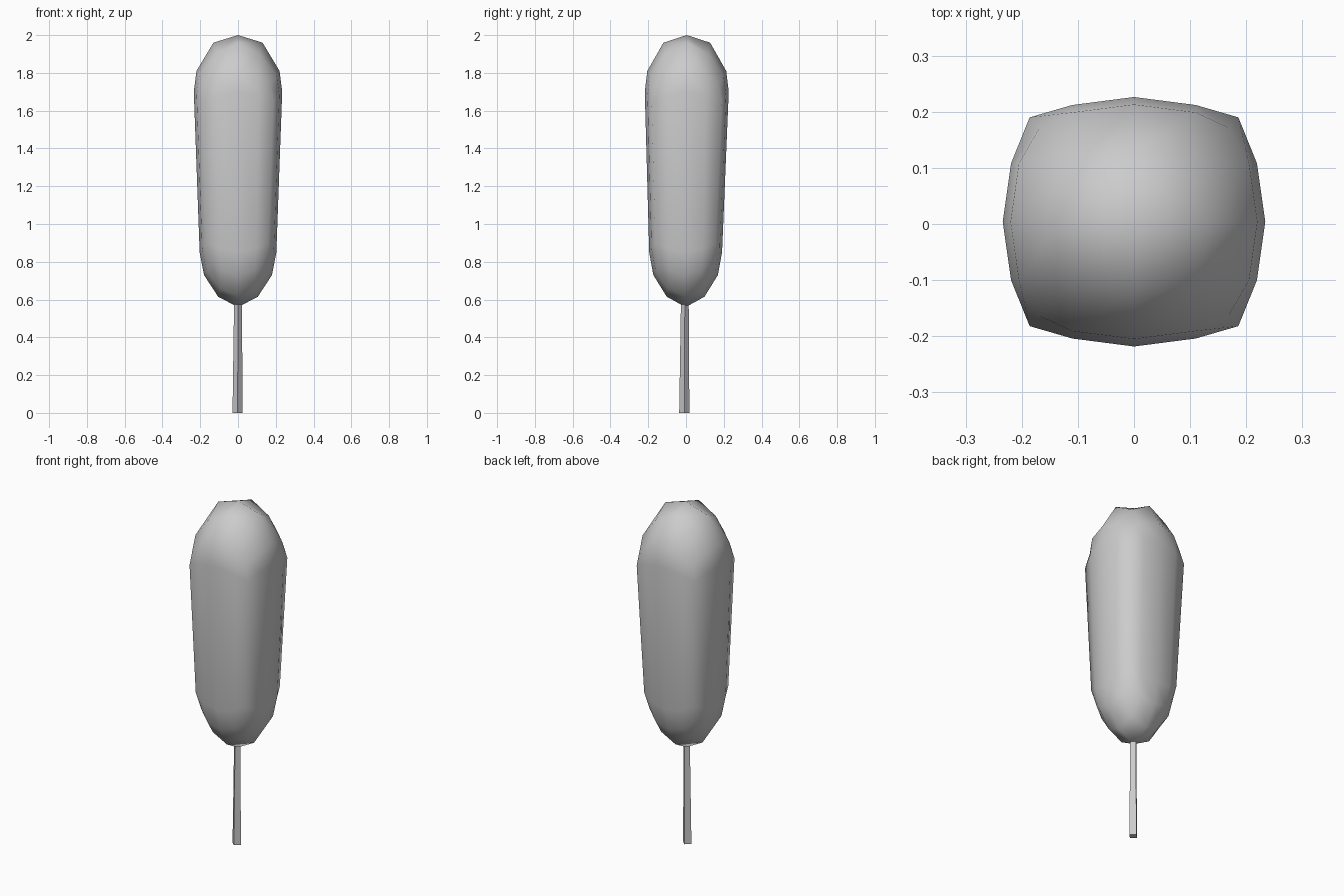
import bpy
import bmesh

if "Cube" in bpy.data.objects:
    bpy.data.objects.remove(bpy.data.objects["Cube"])

# Each level: (larger |offset|, smaller |offset|) in grid steps -> (larger, smaller, z)
TOP = {(0, 0): (0, 0, 2.0), (1, 0): (.13, 0, 1.96), (1, 1): (.115, .115, 1.90),
       (2, 0): (.22, 0, 1.81), (2, 1): (.205, .11, 1.785), (2, 2): (.168, .168, 1.735)}
UPPER = {(2, 0): (.234, 0, 1.70), (2, 1): (.219, .11, 1.68), (2, 2): (.186, .186, 1.645)}
LOWER = {(2, 0): (.203, 0, .85), (2, 1): (.19, .097, .87), (2, 2): (.16, .16, .90)}
BOTTOM = {(0, 0): (0, 0, .56), (1, 0): (.105, 0, .615), (1, 1): (.095, .095, .66),
          (2, 0): (.18, 0, .73), (2, 1): (.168, .09, .755), (2, 2): (.139, .139, .80)}
LEVELS = (TOP, UPPER, LOWER, BOTTOM)
STEPS = range(-2, 3)


def sign(n):
    return (n > 0) - (n < 0)


def finish(bm, name, smooth):
    bmesh.ops.recalc_face_normals(bm, faces=bm.faces)
    for f in bm.faces:
        f.smooth = smooth
    mesh = bpy.data.meshes.new(name)
    bm.to_mesh(mesh)
    bm.free()
    obj = bpy.data.objects.new(name, mesh)
    bpy.context.collection.objects.link(obj)
    return obj


# Batter body: rounded, stretched cube with 4 x 4 faces on each end
bm = bmesh.new()
verts = {}
for k, level in enumerate(LEVELS):
    for i in STEPS:
        for j in STEPS:
            a, b = abs(i), abs(j)
            key = (max(a, b), min(a, b))
            if key not in level:
                continue
            big, small, z = level[key]
            x, y = (big, small) if a >= b else (small, big)
            y *= 1.0 if a == b else 0.95
            shift = 0.004 if k < 2 else -0.002
            verts[i, j, k] = bm.verts.new((sign(i) * x, sign(j) * y + shift, z))

# End caps
for k in (0, 3):
    for i in range(-2, 2):
        for j in range(-2, 2):
            bm.faces.new([verts[p, q, k] for p, q in
                          ((i, j), (i + 1, j), (i + 1, j + 1), (i, j + 1))])

# Side walls between the outer loops of the levels
loop = ([(i, -2) for i in range(-2, 2)] + [(2, j) for j in range(-2, 2)]
        + [(-i, 2) for i in range(-2, 2)] + [(-2, -j) for j in range(-2, 2)])
for k in range(3):
    for p, q in zip(loop, loop[1:] + loop[:1]):
        bm.faces.new((verts[(*p, k)], verts[(*q, k)],
                      verts[(*q, k + 1)], verts[(*p, k + 1)]))
finish(bm, "batter_body", True)

# Stick: slightly tapered square rod turned corner-on to the front
bm = bmesh.new()
rings = []
for cx, cy, r, z in ((-.002, -.009, .027, 0), (0, -.006, .02, .64)):
    rings.append([bm.verts.new((cx + dx * r, cy + dy * r, z))
                  for dx, dy in ((1, 0), (0, 1), (-1, 0), (0, -1))])
for n in range(4):
    m = (n + 1) % 4
    bm.faces.new((rings[0][n], rings[0][m], rings[1][m], rings[1][n]))
for ring in rings:
    bm.faces.new(ring)
finish(bm, "stick", False)
